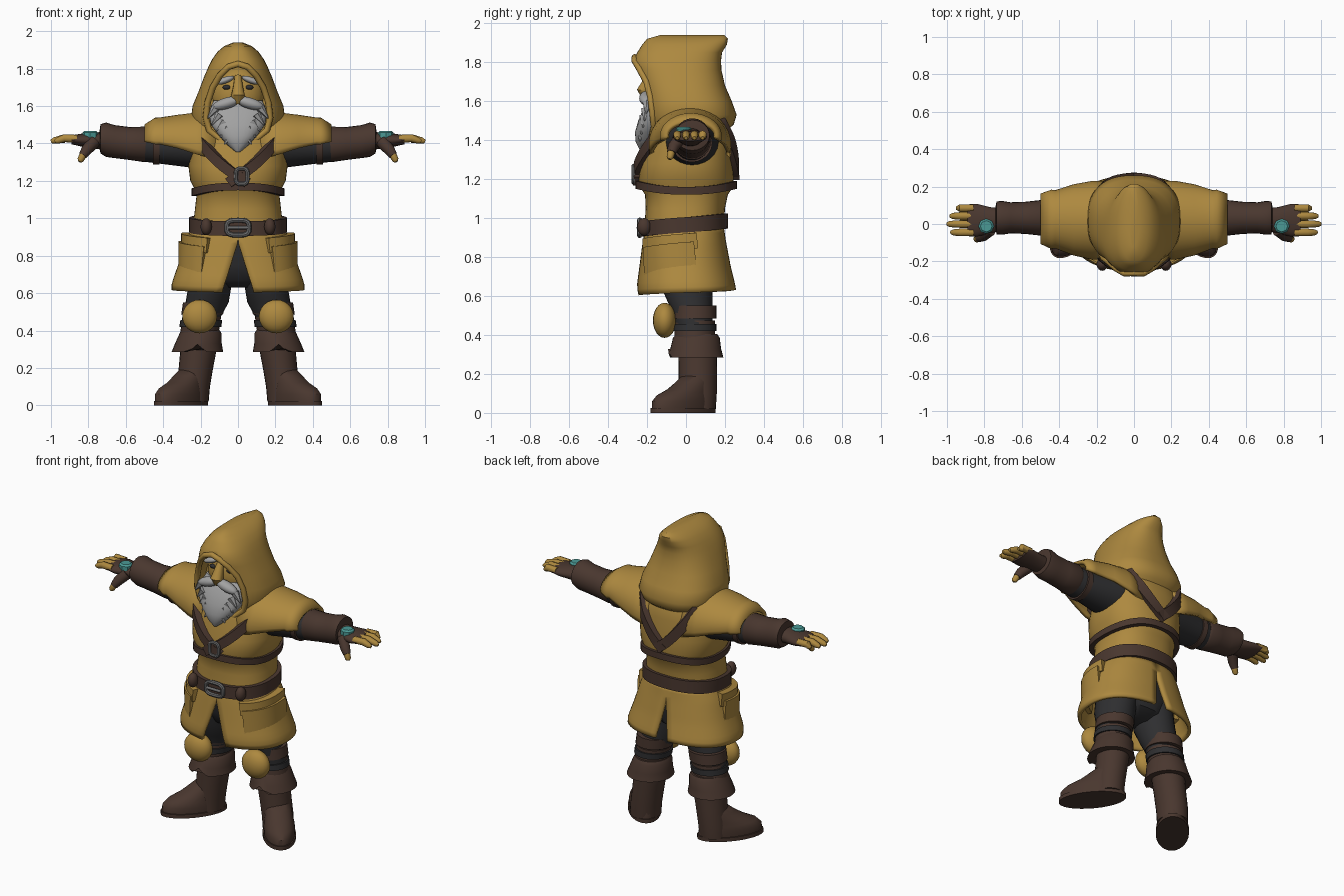
import bpy, bmesh, math
from mathutils import Vector, Matrix

if "Cube" in bpy.data.objects:
    bpy.data.objects.remove(bpy.data.objects["Cube"])

def material(name, rgb):
    m = bpy.data.materials.new(name)
    m.diffuse_color = (*rgb, 1)
    m.use_nodes = True
    m.node_tree.nodes["Principled BSDF"].inputs["Base Color"].default_value = m.diffuse_color
    return m

OCHRE = material("ochre cloth", (0.42, 0.25, 0.05))
BROWN = material("brown leather", (0.067, 0.038, 0.028))
DARK = material("dark cloth", (0.028, 0.028, 0.030))
GREY = material("grey hair", (0.36, 0.36, 0.36))
METAL = material("grey metal", (0.15, 0.15, 0.15))
TEAL = material("teal gem", (0.07, 0.32, 0.30))

def finish(name, bm, mat, mirror=False, thick=0):
    bmesh.ops.recalc_face_normals(bm, faces=bm.faces[:])
    me = bpy.data.meshes.new(name)
    bm.to_mesh(me)
    bm.free()
    me.materials.append(mat)
    ob = bpy.data.objects.new(name, me)
    bpy.context.collection.objects.link(ob)
    bpy.ops.object.select_all(action='DESELECT')
    ob.select_set(True)
    bpy.context.view_layer.objects.active = ob
    bpy.ops.object.shade_smooth_by_angle(angle=math.radians(42))
    if thick:
        so = ob.modifiers.new("thickness", 'SOLIDIFY')
        so.thickness, so.offset = thick, 0
    if mirror:
        ob.modifiers.new("mirror", 'MIRROR')
    return ob

def loft(name, rings, mat, mirror=False, closed=True, loop=False, thick=0):
    """Skin a list of rings; closed joins each ring, loop joins last ring to first."""
    bm = bmesh.new()
    vs = [[bm.verts.new(p) for p in r] for r in rings]
    n = len(vs[0])
    pairs = list(zip(vs, vs[1:])) + ([(vs[-1], vs[0])] if loop else [])
    for a, b in pairs:
        for i in range(n if closed else n - 1):
            j = (i + 1) % n
            bm.faces.new((a[i], a[j], b[j], b[i]))
    if closed and not loop:
        bm.faces.new(vs[0])
        bm.faces.new(vs[-1])
    return finish(name, bm, mat, mirror, thick)

def power(v, p):
    return math.copysign(abs(v) ** p, v)

def surf(prof, a, z, off=0, p=0.85):
    """Point on a body profile of rows (z, front y, back y, half width); a = 0 is the front."""
    rows = sorted(prof)
    z0 = min(max(z, rows[0][0]), rows[-1][0])
    for lo, hi in zip(rows, rows[1:]):
        if z0 <= hi[0]:
            break
    t = (z0 - lo[0]) / (hi[0] - lo[0])
    yf, yb, hw = (l + (h - l) * t for l, h in zip(lo[1:], hi[1:]))
    return Vector(((hw + off) * power(math.sin(a), p),
                   (yf + yb) / 2 - ((yb - yf) / 2 + off) * power(math.cos(a), p), z))

def body(name, prof, mat, n=48, p=0.85):
    return loft(name, [[surf(prof, math.tau * i / n, r[0], 0, p) for i in range(n)] for r in prof], mat)

def z_ring(z, cx, cy, rx, ry, turn=0, n=24):
    m = Matrix.Rotation(turn, 3, 'Z')
    return [m @ Vector((rx * math.cos(t), ry * math.sin(t), 0)) + Vector((cx, cy, z))
            for t in (math.tau * i / n for i in range(n))]

def x_ring(x, cy, cz, ry, rz, a0=0, a1=math.tau, n=24):
    full = a1 - a0 > 6.2
    return [Vector((x, cy + ry * math.cos(t), cz + rz * math.sin(t)))
            for t in (a0 + (a1 - a0) * i / (n if full else n - 1) for i in range(n))]

def tube(name, pts, radii, mat, mirror=False, loop=False, n=10):
    pts = [Vector(p) for p in pts]
    k = len(pts)
    rings = []
    for i, p in enumerate(pts):
        t = (pts[(i + 1) % k] - pts[i - 1]) if loop else (pts[min(i + 1, k - 1)] - pts[max(i - 1, 0)])
        t.normalize()
        u = t.cross(Vector((0.1, 1, 0.05)) if abs(t.y) < 0.9 else Vector((0, 0, 1))).normalized()
        v = t.cross(u)
        rings.append([p + radii[i % len(radii)] * (u * math.cos(q) + v * math.sin(q))
                      for q in (math.tau * j / n for j in range(n))])
    return loft(name, rings, mat, mirror, loop=loop)

def ball(name, c, r, mat, mirror=False, tilt=0):
    bm = bmesh.new()
    bmesh.ops.create_uvsphere(bm, u_segments=20, v_segments=12, radius=1)
    m = Matrix.Translation(c) @ Matrix.Rotation(tilt, 4, 'Y') @ Matrix.Diagonal((*r, 1))
    bmesh.ops.transform(bm, matrix=m, verts=bm.verts)
    return finish(name, bm, mat, mirror)

def strap(name, prof, path, width, mat, mirror=False, loop=False, out=0.022):
    """Flat band that follows (angle, z) points over a body profile."""
    k = len(path)
    rings = []
    for i, (a, z) in enumerate(path):
        p = surf(prof, a, z)
        nrm = (surf(prof, a, z, 0.01) - p).normalized()
        q0 = path[i - 1] if loop or i else path[0]
        q1 = path[(i + 1) % k] if loop or i < k - 1 else path[-1]
        s = (surf(prof, *q1) - surf(prof, *q0)).cross(nrm).normalized() * width / 2
        rings.append([p + s - nrm * 0.02, p + s + nrm * out, p - s + nrm * out, p - s - nrm * 0.02])
    return loft(name, rings, mat, mirror, loop=loop)

def line(a0, z0, a1, z1, n=10):
    return [(math.radians(a0 + (a1 - a0) * i / n), z0 + (z1 - z0) * i / n) for i in range(n + 1)]

# Tunic and hips
TORSO = [(1.56, -.12, .17, .17), (1.50, -.18, .215, .24), (1.40, -.205, .235, .255),
         (1.28, -.235, .24, .265), (1.20, -.245, .245, .255), (1.15, -.23, .235, .228),
         (1.12, -.21, .215, .222), (1.05, -.207, .20, .23), (.97, -.212, .195, .24), (.90, -.215, .195, .25)]
body("tunic", TORSO, OCHRE)
body("hips", [(.90, -.17, .16, .2), (.75, -.15, .15, .22), (.67, -.12, .13, .17), (.63, -.06, .07, .08)], DARK)

# Skirt in two panels, split at the front and back
SKIRT = [(.95, -.2, .185, .235), (.88, -.212, .195, .27), (.75, -.23, .22, .31),
         (.65, -.245, .245, .345), (.605, -.238, .252, .345)]
rows = []
for i in range(13):
    z = .95 - .345 * i / 12
    gap = max(0, (.87 - z) / .265)
    a0, a1 = .19 * gap, math.pi - .09 * gap
    rows.append([surf(SKIRT, a0 + (a1 - a0) * j / 30, z + .025 * (j / 30) * gap) for j in range(31)])
loft("skirt", rows, OCHRE, mirror=True, closed=False, thick=.02)

# Skirt pockets with flaps
for name, z0, z1, w, out in (("pocket", .715, .86, 0, .025), ("pocket_flap", .825, .905, 3, .034)):
    path = line(32 - w, (z0 + z1) / 2 - .01, 100 + w, (z0 + z1) / 2 + .02)
    strap(name, SKIRT, path, z1 - z0, OCHRE, True, out=out)

# Belts and shoulder straps
turn = [math.tau * i / 48 for i in range(48)]
strap("waist_belt", TORSO, [(a, .965 - .02 * math.cos(a)) for a in turn], .078, BROWN, loop=True, out=.02)
strap("chest_belt", TORSO, [(a, 1.155 + .015 * math.cos(2 * a)) for a in turn], .04, BROWN, loop=True)
strap("front_shoulder_strap", TORSO, line(-8, 1.19, 58, 1.47), .055, BROWN, True, out=.03)
strap("back_shoulder_strap", TORSO, line(183, 1.22, 128, 1.53), .06, BROWN, True, out=.03)
ball("belt_pouch", (.17, -.215, .955), (.03, .035, .045), BROWN, True)

def buckle(name, c, rx, rz, r):
    tube(name, [(c[0] + rx * power(math.cos(t), .6), c[1], c[2] + rz * power(math.sin(t), .6))
                for t in (math.tau * i / 20 for i in range(20))], [r], METAL, loop=True, n=8)

buckle("belt_buckle", (0, -.238, .95), .06, .04, .013)
tube("buckle_pin", [(-.05, -.245, .95), (.05, -.245, .95)], [.009], METAL)
buckle("chest_ring", (.02, -.27, 1.225), .032, .042, .011)

# Hood: pointed shell with a recessed face opening
HOOD = [(1.40, -.185, .16, .15), (1.44, -.20, .20, .19), (1.48, -.21, .245, .232), (1.53, -.215, .26, .252),
        (1.60, -.222, .235, .243), (1.68, -.235, .20, .21), (1.76, -.258, .182, .18), (1.81, -.27, .18, .158),
        (1.85, -.25, .185, .138), (1.89, -.225, .21, .11), (1.92, -.20, .215, .075), (1.94, -.13, .195, .025)]
hood = body("hood", HOOD, OCHRE, p=.82)
half = [(0, 1.825), (.05, 1.81), (.095, 1.765), (.135, 1.70), (.162, 1.62), (.172, 1.54), (.155, 1.47), (.10, 1.425), (0, 1.405)]
outline = half + [(-x, z) for x, z in half[-2:0:-1]]
cutter = loft("hood_cutter", [[Vector((x, y, z)) for x, z in outline] for y in (-.5, -.09)], OCHRE)
cutter.hide_render = True
cut = hood.modifiers.new("opening", 'BOOLEAN')
cut.operation, cut.solver, cut.object = 'DIFFERENCE', 'EXACT', cutter
bpy.context.view_layer.objects.active = hood
bpy.ops.object.modifier_apply(modifier=cut.name)
bpy.data.objects.remove(cutter)

def on_hood(x, z):
    hw = surf(HOOD, math.pi / 2, z).x
    return Vector((x, surf(HOOD, math.asin(power(min(1, abs(x) / hw), 1 / .82)), z, 0, .82).y, z))

tube("hood_rim", [on_hood(x, z) for x, z in outline], [.017], OCHRE, loop=True)

# Face, hair and beard
ball("face", (0, -.08, 1.66), (.14, .105, .15), OCHRE)
tube("nose", [(0, -.165, 1.76), (0, -.195, 1.70), (0, -.215, 1.655), (0, -.205, 1.615)], [.018, .027, .038, .02], OCHRE)
ball("eye", (.06, -.168, 1.70), (.022, .015, .013), DARK, True)
ball("eyebrow", (.07, -.172, 1.738), (.052, .024, .017), GREY, True, .35)
ball("moustache", (.062, -.205, 1.615), (.078, .035, .03), GREY, True, .3)
body("beard", [(1.63, -.17, -.08, .13), (1.57, -.215, -.08, .158), (1.50, -.245, -.1, .145), (1.44, -.262, -.12, .10),
               (1.39, -.258, -.15, .055), (1.355, -.24, -.2, .012)], GREY, 32)
for i in range(5):
    x, z = .15 - .022 * i, 1.56 - .035 * i
    tube("beard_tuft", [(x - .03, -.2 - .008 * i, z + .03), (x + .012, -.205 - .008 * i, z - .025)], [.025, .003], GREY, True, n=6)

# Arms
loft("upper_arm", [x_ring(x, .03, z, ry, rz) for x, z, ry, rz in
     ((.18, 1.39, .14, .13), (.28, 1.385, .125, .11), (.40, 1.385, .10, .095), (.52, 1.39, .085, .085))], DARK, True)
A0, A1 = math.radians(-12), math.radians(192)
loft("shoulder_cape", [x_ring(x, cy, cz, ry, rz, A0, A1) for x, cy, cz, ry, rz in
     ((.12, .02, 1.36, .20, .215), (.22, .02, 1.38, .2, .175), (.32, .022, 1.405, .18, .138),
      (.42, .025, 1.42, .145, .108), (.44, .025, 1.42, .148, .108), (.495, .028, 1.425, .125, .067))],
     OCHRE, True, closed=False, thick=.022)
loft("arm_strap", [x_ring(x, .03, 1.385, .105, .098) for x in (.42, .455)], BROWN, True)
loft("bracer", [x_ring(x, .033, z, ry, rz) for x, z, ry, rz in
     ((.485, 1.395, .088, .088), (.50, 1.395, .095, .095), (.58, 1.40, .086, .088), (.66, 1.41, .083, .088),
      (.705, 1.42, .09, .092), (.735, 1.425, .088, .078), (.74, 1.42, .06, .05))], BROWN, True)
loft("glove", [x_ring(x, y, z, ry, rz) for x, y, z, ry, rz in
     ((.71, .025, 1.415, .06, .048), (.77, .02, 1.415, .07, .043), (.84, .02, 1.418, .088, .034),
      (.89, .02, 1.42, .085, .024))], BROWN, True)
loft("glove_gem", [z_ring(z, .79, -.012, .042 * s, .04 * s, n=8) for z, s in ((1.43, 1), (1.458, 1), (1.468, .75))], TEAL, True)
for name, y, tip in (("index_finger", -.045, .98), ("middle_finger", .0, 1.0), ("ring_finger", .043, .985), ("little_finger", .085, .95)):
    tube(name, [(.86, y, 1.425), (.93, y, 1.428), (tip - .015, y, 1.415), (tip, y, 1.41)], [.021, .021, .017, .009], OCHRE, True)
tube("thumb_base", [(.77, -.03, 1.41), (.81, -.065, 1.365), (.83, -.075, 1.335)], [.035, .03, .023], BROWN, True)
tube("thumb_tip", [(.825, -.073, 1.345), (.842, -.082, 1.312), (.846, -.085, 1.302)], [.02, .018, .009], OCHRE, True)

# Legs
loft("thigh", [z_ring(*r) for r in ((.82, .12, .0, .115, .14), (.64, .15, .005, .115, .13), (.55, .165, .025, .115, .11),
     (.46, .20, .04, .10, .095), (.36, .205, .05, .09, .095))], DARK, True)
for name, z0, z1, r, mat in (("knee_strap", .485, .55, .112, BROWN), ("shin_wrap", .37, .475, .103, BROWN), ("shin_band", .42, .455, .112, DARK)):
    loft(name, [z_ring(z, .197 - (z - .45) * .15, .045, r, r) for z in (z0, z1)], mat, True)
ball("knee_pad", (.205, -.11, .475), (.093, .06, .09), OCHRE, True)

# Boots with a flared, notched cuff
cuff = [z_ring(*r, n=32) for r in ((.405, .2, .055, .10, .105), (.385, .2, .053, .112, .12), (.33, .212, .05, .125, .13), (.285, .217, .05, .138, .142))]
for i, lift in ((23, .03), (24, .07), (25, .03)):
    cuff[-1][i].z += lift * .6
loft("boot_cuff", cuff, BROWN, True, closed=True)
loft("boot_shaft", [z_ring(*r) for r in ((.32, .208, .06, .098, .10), (.20, .225, .06, .092, .098), (.10, .24, .06, .09, .098),
     (.02, .245, .058, .088, .095))], BROWN, True)
TOE = math.atan2(-.78, .62)
loft("foot", [z_ring(z, x, y, l, w, TOE, 28) for z, x, y, l, w in
     ((.022, .305, -.015, .192, .09), (.06, .305, -.015, .19, .092), (.09, .297, -.005, .172, .088),
      (.12, .275, .02, .135, .082), (.16, .252, .045, .105, .08), (.19, .235, .058, .085, .075))], BROWN, True)
loft("boot_sole", [z_ring(z, .305, -.015, .2, .097, TOE, 28) for z in (0, .024)], BROWN, True)
